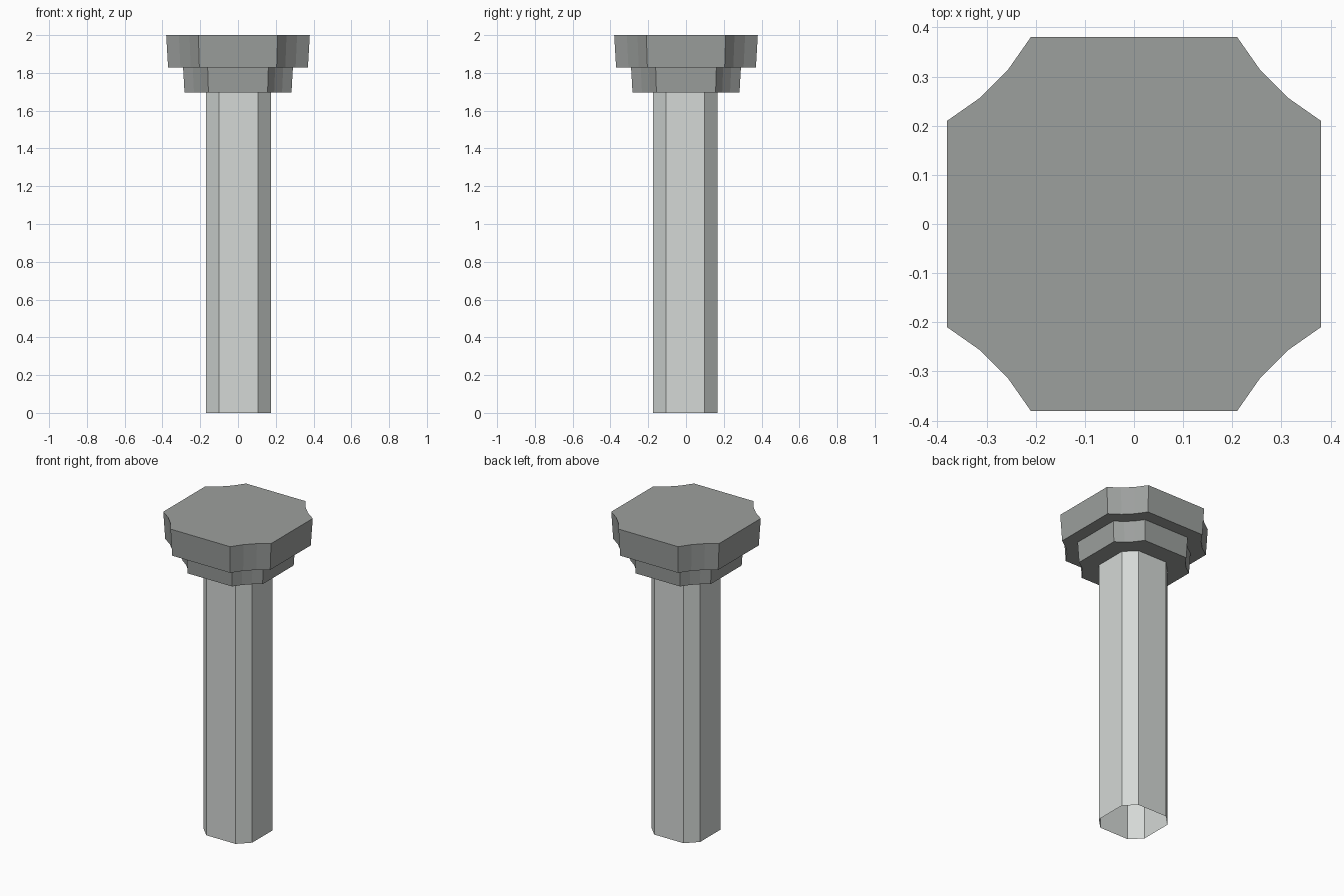
import bpy
import bmesh

cube = bpy.data.objects.get("Cube")
if cube:
    bpy.data.objects.remove(cube, do_unlink=True)


def make_material(name, colour):
    mat = bpy.data.materials.new(name)
    mat.use_nodes = True
    mat.diffuse_color = colour
    mat.node_tree.nodes["Principled BSDF"].inputs["Base Color"].default_value = colour
    return mat


light_stone = make_material("light grey stone", (0.66, 0.69, 0.67, 1))
dark_stone = make_material("dark grey stone", (0.335, 0.35, 0.34, 1))


def quarter_outline(corner):
    """Repeat one corner's points around the four quarters, counter-clockwise."""
    points, quarter = [], list(corner)
    for _ in range(4):
        points += quarter
        quarter = [(-y, x) for x, y in quarter]
    return points


def prism(name, corner, mat, z_low, z_high, low_scale=1, high_scale=1,
          centre=(0, 0), capped=True):
    """Raise an outline into a flat-sided, optionally tapered and capped block."""
    outline = quarter_outline(corner)
    bm = bmesh.new()
    rings = [[bm.verts.new((centre[0] + x * s, centre[1] + y * s, z))
              for x, y in outline]
             for z, s in ((z_low, low_scale), (z_high, high_scale))]
    low, high = rings
    for i in range(len(outline)):
        j = (i + 1) % len(outline)
        bm.faces.new((low[i], low[j], high[j], high[i]))
    if capped:
        bm.faces.new(low[::-1])
        bm.faces.new(high)
    mesh = bpy.data.meshes.new(name)
    bm.to_mesh(mesh)
    bm.free()
    mesh.materials.append(mat)
    obj = bpy.data.objects.new(name, mesh)
    bpy.context.collection.objects.link(obj)
    return obj


# Chamfered square shaft, open at the ends
prism("shaft", [(0.172, 0.103), (0.103, 0.172)], light_stone, 0, 1.695,
      centre=(0.003, -0.004), capped=False)

# Two tapered capital tiers with scooped corners
scooped = [(0.38, 0.21), (0.313, 0.257), (0.257, 0.313), (0.21, 0.38)]
prism("lower_capital", scooped, dark_stone, 1.695, 1.828, 0.745, 0.765)
prism("upper_capital", scooped, dark_stone, 1.828, 2, 0.974, 1)
